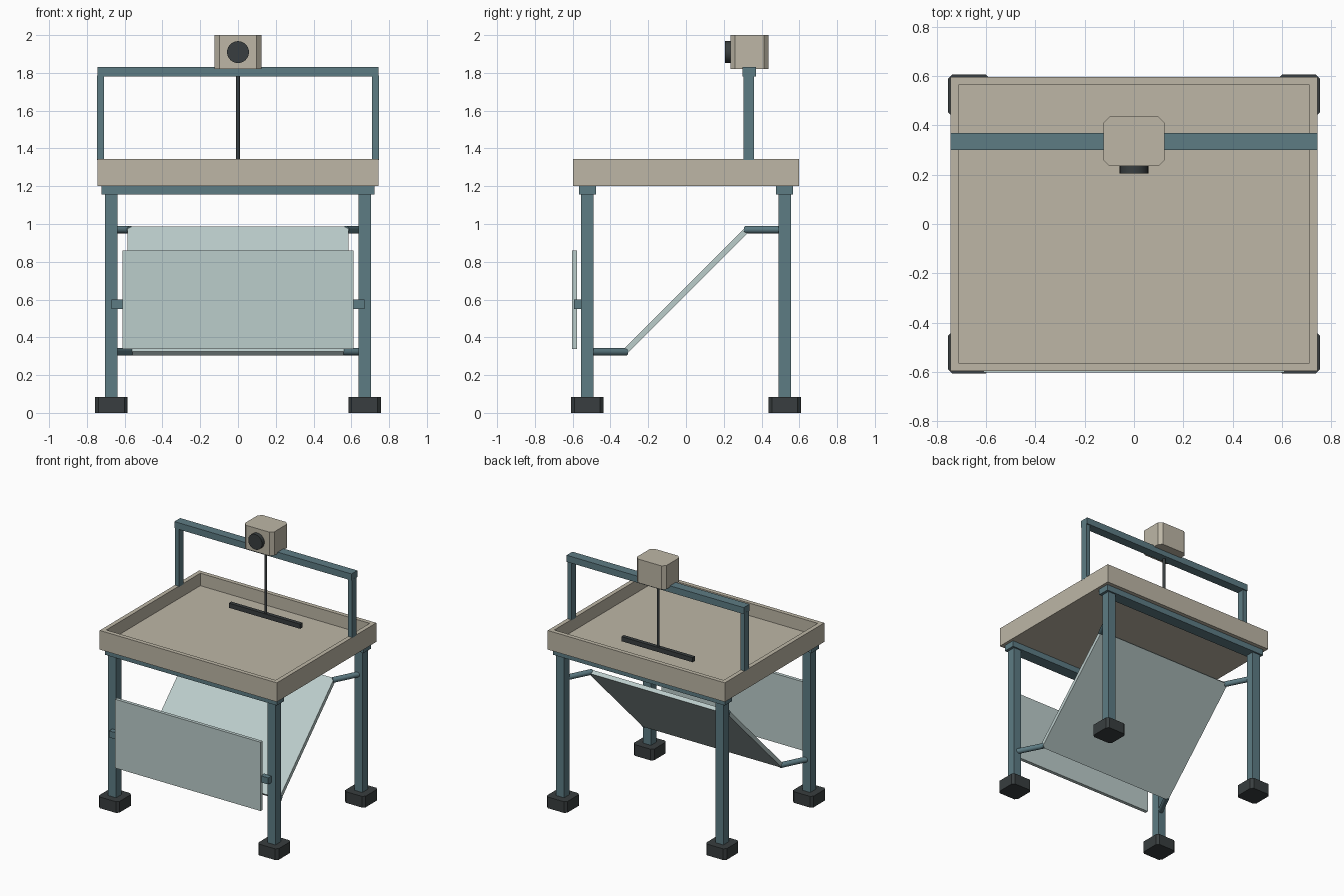
import bpy, bmesh, math
from mathutils import Vector

if "Cube" in bpy.data.objects:
    bpy.data.objects.remove(bpy.data.objects["Cube"])


def mat(name, rgb):
    m = bpy.data.materials.new(name)
    m.diffuse_color = (*rgb, 1)
    m.use_nodes = True
    m.node_tree.nodes["Principled BSDF"].inputs["Base Color"].default_value = m.diffuse_color
    return m


BEIGE = mat("beige_paint", (0.51, 0.47, 0.38))
STEEL = mat("blue_steel", (0.11, 0.20, 0.23))
DARK = mat("dark_rubber", (0.04, 0.048, 0.05))
GLASS = mat("pale_glass", (0.50, 0.61, 0.60))


def finish(name, bm, material):
    bmesh.ops.recalc_face_normals(bm, faces=bm.faces)
    me = bpy.data.meshes.new(name)
    bm.to_mesh(me)
    bm.free()
    ob = bpy.data.objects.new(name, me)
    bpy.context.collection.objects.link(ob)
    me.materials.append(material)
    return ob


def box(name, x, y, z, material, chamfer=0):
    """Box from (min, max) ranges; chamfer cuts the upright edges."""
    bm = bmesh.new()
    bmesh.ops.create_cube(bm, size=1)
    for v in bm.verts:
        v.co = [r[0] + (c + 0.5) * (r[1] - r[0]) for c, r in zip(v.co, (x, y, z))]
    if chamfer:
        upright = [e for e in bm.edges
                   if abs(e.verts[0].co.z - e.verts[1].co.z) > 1e-4]
        bmesh.ops.bevel(bm, geom=upright, offset=chamfer, segments=1, affect='EDGES')
    return finish(name, bm, material)


def around(c, w):
    return (c - w / 2, c + w / 2)


def rod(name, a, b, r, material, sides=24):
    a, b = Vector(a), Vector(b)
    bpy.ops.mesh.primitive_cylinder_add(vertices=sides, radius=r,
                                        depth=(b - a).length, location=(a + b) / 2)
    ob = bpy.context.object
    ob.name = name
    ob.rotation_euler = (b - a).to_track_quat('Z', 'Y').to_euler()
    ob.data.materials.append(material)
    bpy.ops.object.shade_smooth_by_angle(angle=math.radians(35))
    return ob


# legs, feet, mirror struts and screen clips
for sx, side in ((-1, "left"), (1, "right")):
    for sy, end in ((-1, "front"), (1, "back")):
        lx, ly = sx * 0.67, sy * 0.522
        box(f"{end}_{side}_foot", around(lx, 0.172), around(ly, 0.172), (0, 0.085), DARK, 0.018)
        box(f"{end}_{side}_leg", around(lx, 0.066), around(ly, 0.066), (0.08, 1.16), STEEL)
        z = 0.97 if sy > 0 else 0.323
        rod(f"{end}_{side}_mirror_strut", (sx * 0.57, sy * 0.315, z), (lx, ly - sy * 0.01, z), 0.02, STEEL)
    box(f"{side}_screen_clip", around(sx * 0.637, 0.065), (-0.593, -0.55), (0.55, 0.60), STEEL)
    box(f"{side}_bridge_post", around(sx * 0.728, 0.035), around(0.333, 0.056), (1.34, 1.785), STEEL)

# rails under the tray
for sy, end in ((-1, "front"), (1, "back")):
    box(f"{end}_rail", (-0.723, 0.723), around(sy * 0.522, 0.09), (1.155, 1.2), STEEL)

# open tray: inset the top face and sink it
bm = bmesh.new()
bmesh.ops.create_cube(bm, size=1)
for v in bm.verts:
    v.co = (v.co.x * 1.49, v.co.y * 1.195, 1.2725 + v.co.z * 0.145)
bm.faces.ensure_lookup_table()
top = max(bm.faces, key=lambda f: f.calc_center_median().z)
bmesh.ops.inset_region(bm, faces=[top], thickness=0.046)
floor = bmesh.ops.extrude_discrete_faces(bm, faces=[top])["faces"][0]
bmesh.ops.translate(bm, verts=floor.verts, vec=(0, 0, -0.095))
finish("water_tray", bm, BEIGE)

# bridge, lamp housing, lens
box("bridge_beam", (-0.745, 0.745), around(0.335, 0.07), (1.78, 1.83), STEEL)
box("lamp_housing", (-0.124, 0.124), (0.235, 0.437), (1.82, 2.0), BEIGE, 0.025)
rod("lamp_lens", (0, 0.206, 1.91), (0, 0.245, 1.91), 0.058, DARK, 32)

# hanging wave bar
rod("hanger_rod", (0, 0.333, 1.31), (0, 0.333, 1.83), 0.01, DARK, 16)
box("wave_bar", (-0.3, 0.3), around(0.333, 0.03), (1.287, 1.322), DARK)

# tilted mirror and front screen
mirror = box("mirror", (-0.585, 0.585), around(0, 0.935), around(0, 0.03), GLASS)
mirror.location = (0, 0, 0.646)
mirror.rotation_euler = (math.radians(45), 0, 0)
box("front_screen", (-0.612, 0.612), (-0.603, -0.577), (0.337, 0.86), GLASS)
